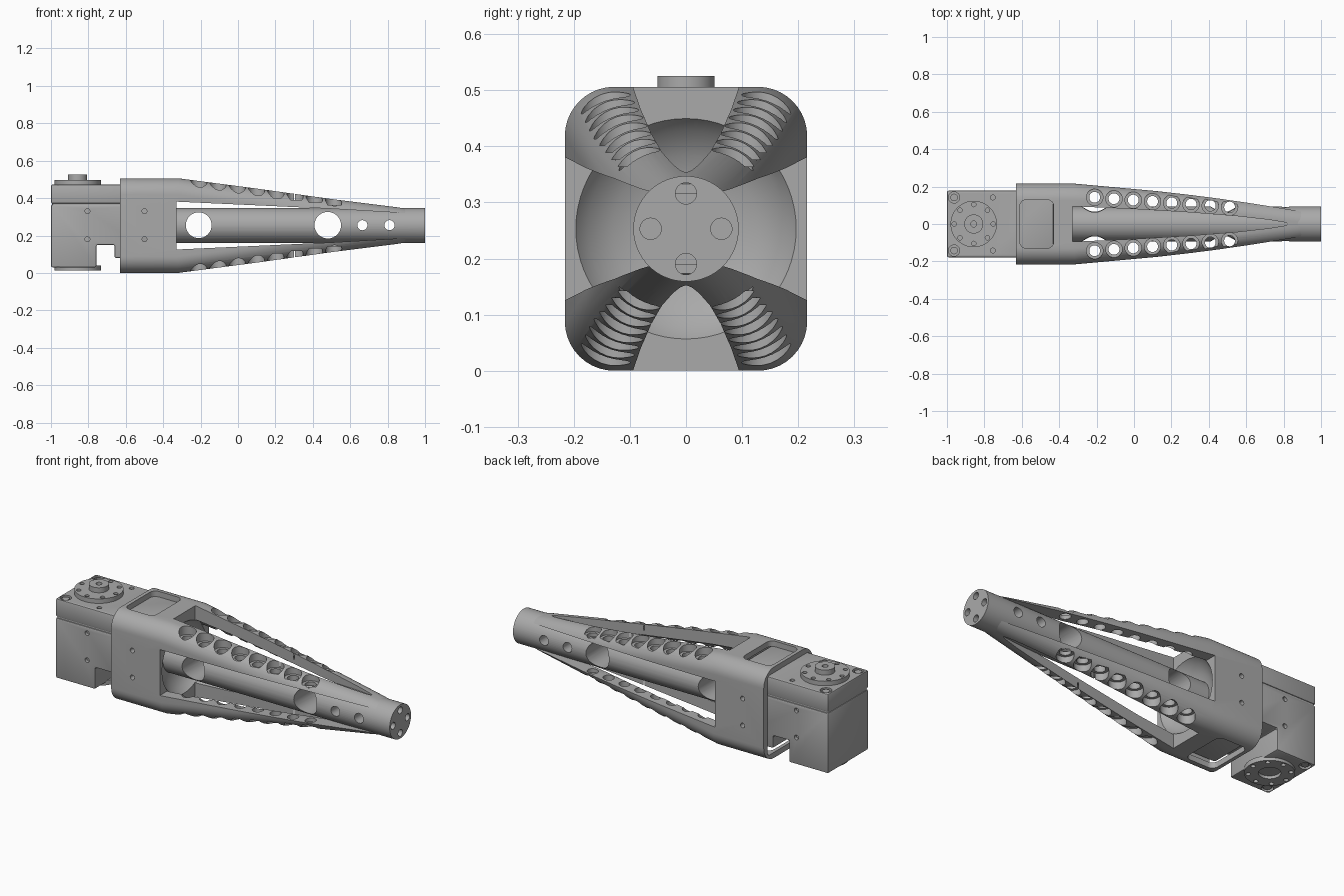
import bpy, bmesh, math
from mathutils import Vector

old = bpy.data.objects.get("Cube")
if old:
    bpy.data.objects.remove(old, do_unlink=True)

ZC = 0.253                                   # height of the long axis
grey = bpy.data.materials.new("machined grey")
grey.use_nodes = True
grey.diffuse_color = (0.4, 0.4, 0.4, 1)
grey.node_tree.nodes["Principled BSDF"].inputs["Base Color"].default_value = (0.4, 0.4, 0.4, 1)


def place(axis, a, b, c):
    """Map profile coordinates (a, b) at depth c onto the chosen axis."""
    return Vector({"x": (c, a, b), "y": (a, c, b), "z": (a, b, c)}[axis])


def circle(a, b, r, n=32):
    return [(a + r * math.cos(2 * math.pi * i / n), b + r * math.sin(2 * math.pi * i / n)) for i in range(n)]


def rounded(a, b, ha, hb, r, n=10):
    pts = []
    for q, (sa, sb) in enumerate(((1, 1), (-1, 1), (-1, -1), (1, -1))):
        for i in range(n + 1):
            t = math.pi / 2 * (q + i / n)
            pts.append((a + sa * (ha - r) + r * math.cos(t), b + sb * (hb - r) + r * math.sin(t)))
    return pts


def make(name, axis, *lofts):
    """Each loft is a list of (profile, depth) rings, capped at both ends."""
    bm = bmesh.new()
    for loft in lofts:
        rings = [[bm.verts.new(place(axis, a, b, c)) for a, b in prof] for prof, c in loft]
        for r0, r1 in zip(rings, rings[1:]):
            for i in range(len(r0)):
                j = (i + 1) % len(r0)
                bm.faces.new((r0[i], r0[j], r1[j], r1[i]))
        bm.faces.new(rings[0])
        bm.faces.new(rings[-1])
    bmesh.ops.recalc_face_normals(bm, faces=bm.faces[:])
    mesh = bpy.data.meshes.new(name)
    bm.to_mesh(mesh)
    bm.free()
    mesh.materials.append(grey)
    ob = bpy.data.objects.new(name, mesh)
    bpy.context.collection.objects.link(ob)
    return ob


def prism(prof, lo, hi):
    return [(prof, lo), (prof, hi)]


def activate(ob):
    for other in bpy.context.selected_objects:
        other.select_set(False)
    ob.select_set(True)
    bpy.context.view_layer.objects.active = ob


def carve(ob, *cutters):
    activate(ob)
    for c in cutters:
        c.hide_render = True
        m = ob.modifiers.new("cut", "BOOLEAN")
        m.operation, m.solver, m.object = "DIFFERENCE", "EXACT", c
        bpy.ops.object.modifier_apply(modifier=m.name)
        bpy.data.objects.remove(c, do_unlink=True)


def smooth(ob):
    activate(ob)
    bpy.ops.object.shade_smooth_by_angle(angle=math.radians(28))


def bevel(ob, width):
    activate(ob)
    m = ob.modifiers.new("bevel", "BEVEL")
    m.width, m.segments = width, 2
    bpy.ops.object.modifier_apply(modifier=m.name)


# Tapered shell: rounded-rectangle sections (x, half width, half height, corner)
SECTIONS = [(-0.63, 0.216, 0.253, 0.088), (-0.32, 0.216, 0.253, 0.088),
            (0.1, 0.178, 0.198, 0.085), (0.5, 0.135, 0.142, 0.082),
            (0.85, 0.092, 0.098, 0.078), (0.96, 0.076, 0.08, 0.07)]
shell = make("tapered_shell", "x", [(rounded(0, ZC, hy, hz, r), x) for x, hy, hz, r in SECTIONS])


def half_height(x):
    for s, t in zip(SECTIONS, SECTIONS[1:]):
        if s[0] <= x <= t[0]:
            return s[2] + (t[2] - s[2]) * (x - s[0]) / (t[0] - s[0])


# Round bowl and inner cone, then the four long windows between the struts
BOWL = [(-0.4, 0.08), (-0.385, 0.13), (-0.36, 0.175), (-0.325, 0.2), (-0.1, 0.18), (0.6, 0.088)]
bowl = make("bowl_cutter", "x", [(circle(0, ZC, r, 64), x) for x, r in BOWL])


def slot(points, centre):
    return [(x, centre + h) for x, h in points] + [(x, centre - h) for x, h in reversed(points)]


SIDE = [(-0.33, 0.128), (0.5, 0.09), (0.8, 0.072), (1.1, 0.055)]
TOP = [(-0.33, 0.095), (0, 0.08), (0.3, 0.062), (0.55, 0.042), (0.72, 0.023), (0.8, 0.01), (0.825, 0.002)]
side_cut = make("side_window_cutter", "y", prism(slot(SIDE, ZC), -0.4, 0.4))
top_cut = make("top_window_cutter", "z", prism(slot(TOP, 0), -0.2, 0.7))

# Motor bay, access pockets and side screw holes in the shell
bay = make("bay_cutter", "x", prism(rounded(0, ZC, 0.183, 0.222, 0.02), -0.8, -0.42))
pocket = make("pocket_cutter", "z", prism(rounded(-0.52, 0, 0.09, 0.13, 0.035), -0.2, 0.7))
screws = make("screw_cutter", "y", *[prism(circle(-0.5, z, 0.013, 16), -0.4, 0.4) for z in (0.18, 0.33)])

# Counterbored lightening holes along every strut
bores, drills = [], []
for i in range(8):
    x = -0.21 + 0.103 * i
    deep = half_height(x) * 0.86 - 0.01
    for s in (-1, 1):
        y = s * (0.143 - 0.0075 * i)
        drills.append(prism(circle(x, y, 0.029, 24), -0.2, 0.7))
        bores.append(prism(circle(x, y, 0.044), ZC + deep, 0.7))
        bores.append(prism(circle(x, y, 0.044), -0.2, ZC - deep))
carve(shell, bowl, side_cut, top_cut, bay, pocket, screws,
      make("bore_cutter", "z", *bores), make("drill_cutter", "z", *drills))
smooth(shell)

# Central tube with cross holes and four bolt holes in the end
tube = make("centre_tube", "x", prism(circle(0, ZC, 0.094, 64), -0.42, 1.0))
cross = [(-0.21, 0.069), (0.48, 0.071), (0.665, 0.027), (0.81, 0.027)]
cross_cut = make("cross_cutter", "y", *[prism(circle(x, ZC + 0.002, r), -0.3, 0.3) for x, r in cross])
end_cut = make("end_cutter", "x", *[prism(circle(a, ZC + b, 0.019, 24), 0.95, 1.1)
                                    for a, b in circle(0, 0, 0.063, 4)])
carve(tube, cross_cut, end_cut)
smooth(tube)

# Motor housing: stepped lower body and a separate lid
STEP = [(-1, 0.03), (-0.757, 0.03), (-0.757, 0.15), (-0.66, 0.15), (-0.66, 0.08),
        (-0.43, 0.08), (-0.43, 0.365), (-1, 0.365)]
body = make("motor_body", "y", prism(STEP, -0.178, 0.178))
lid = make("motor_lid", "z", prism([(-1, -0.178), (-0.43, -0.178), (-0.43, 0.178), (-1, 0.178)], 0.371, 0.472))
for part in (body, lid):
    bevel(part, 0.008)
seam = make("motor_seam", "z", prism(rounded(-0.715, 0, 0.28, 0.173, 0.01), 0.355, 0.38))

corner = [(-0.962, y) for y in (-0.142, 0.142)]
carve(body,
      make("body_screw_cutter", "y", *[prism(circle(-0.805, z, 0.013, 16), *span)
                                       for z in (0.18, 0.33) for span in ((-0.3, -0.16), (0.16, 0.3))]),
      make("body_corner_cutter", "z", *[prism(circle(a, b, 0.03, 24), -0.1, 0.045) for a, b in corner]))
carve(lid,
      make("lid_corner_cutter", "z", *[prism(circle(a, b, 0.03, 24), 0.455, 0.6) for a, b in corner]),
      make("lid_hole_cutter", "z", *[prism(circle(-0.755, y, 0.013, 16), 0.45, 0.6) for y in (-0.142, 0.142)]))
smooth(body)
smooth(lid)

# Cap screws sitting in the corner recesses
heads = [prism(circle(a, b, 0.02, 24), lo, hi) for a, b in corner for lo, hi in ((0.45, 0.468), (0.034, 0.05))]
smooth(make("corner_screws", "z", *heads))

# Output discs: hub on top, open bore below, each with a ring of bolt holes
MX = -0.857
ring = circle(MX, 0, 0.104, 8)
upper = make("upper_output_disc", "z", prism(circle(MX, 0, 0.124, 64), 0.465, 0.497))
lower = make("lower_output_disc", "z", prism(circle(MX, 0, 0.124, 64), 0.014, 0.04))
hub = make("output_hub", "z", prism(circle(MX, 0, 0.051, 48), 0.49, 0.525))
for disc, lo, hi in ((upper, 0.478, 0.6), (lower, -0.1, 0.03)):
    carve(disc, make("ring_cutter", "z", *[prism(circle(a, b, 0.012, 16), lo, hi) for a, b in ring]))
carve(lower, make("lower_bore_cutter", "z", prism(circle(MX, 0, 0.055), -0.1, 0.035)))
carve(hub, make("hub_bore_cutter", "z", prism(circle(MX, 0, 0.016, 24), 0.505, 0.6)))
for part in (upper, lower, hub):
    smooth(part)
